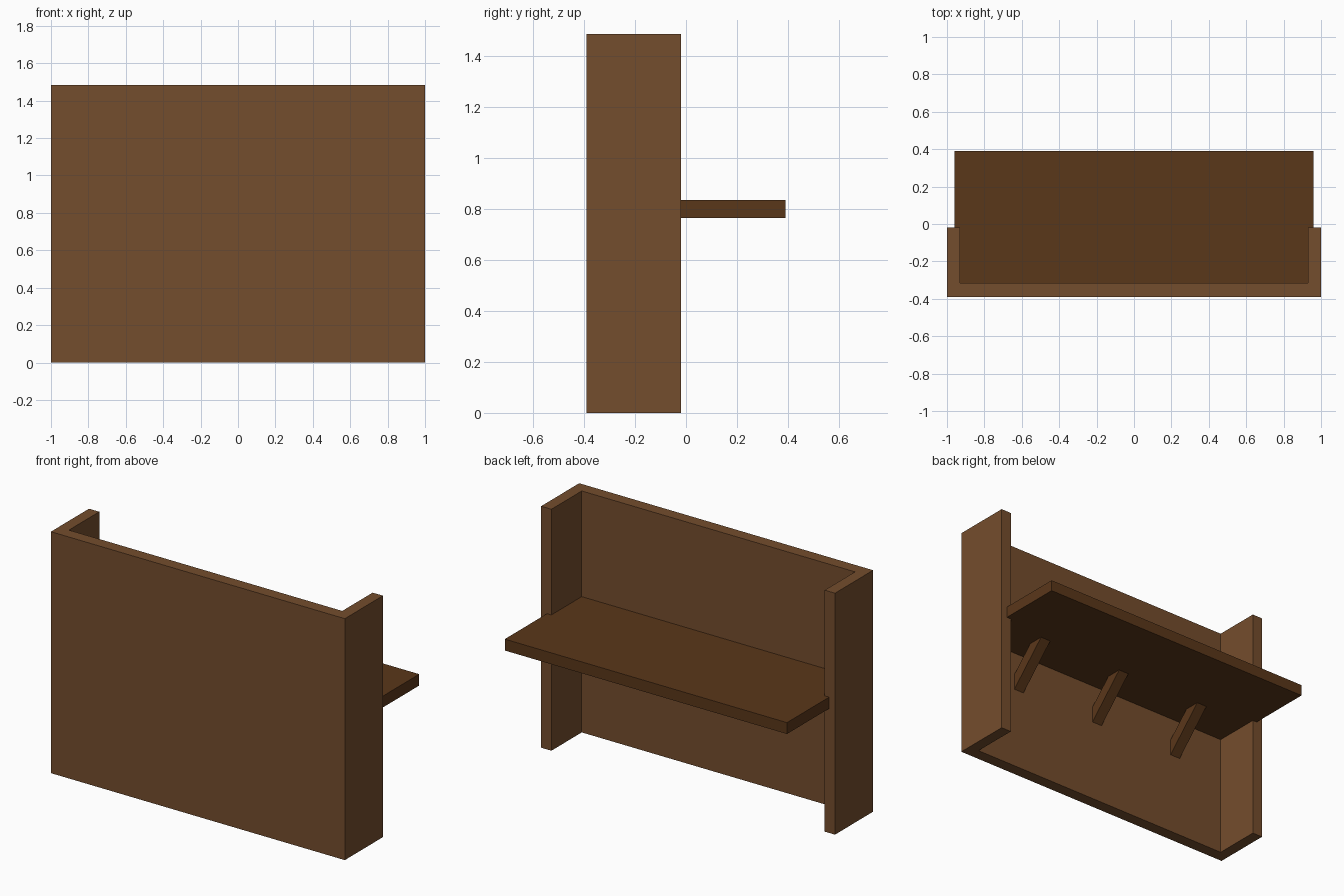
import bpy, bmesh
from mathutils import Vector

if "Cube" in bpy.data.objects:
    bpy.data.objects.remove(bpy.data.objects["Cube"])


def material(name, color):
    m = bpy.data.materials.new(name)
    m.diffuse_color = (*color, 1)
    m.use_nodes = True
    m.node_tree.nodes["Principled BSDF"].inputs["Base Color"].default_value = m.diffuse_color
    return m


frame_wood = material("frame_wood", (0.175, 0.074, 0.026))
shelf_wood = material("shelf_wood", (0.102, 0.038, 0.010))


def extrude(name, points, offset, mat):
    """Extrude a closed 3D outline along an offset vector."""
    bm = bmesh.new()
    face = bm.faces.new([bm.verts.new(p) for p in points])
    res = bmesh.ops.extrude_face_region(bm, geom=[face], use_keep_orig=True)
    verts = [g for g in res["geom"] if isinstance(g, bmesh.types.BMVert)]
    bmesh.ops.translate(bm, verts=verts, vec=Vector(offset))
    bmesh.ops.recalc_face_normals(bm, faces=bm.faces)
    mesh = bpy.data.meshes.new(name)
    bm.to_mesh(mesh)
    bm.free()
    mesh.materials.append(mat)
    obj = bpy.data.objects.new(name, mesh)
    bpy.context.collection.objects.link(obj)
    return obj


# Front panel with two side walls, one U-shaped outline
half = [(1, -0.39), (1, -0.02), (0.93, -0.02), (0.93, -0.315)]
outline = half + [(-x, y) for x, y in reversed(half)]
extrude("counter_frame", [(x, y, 0) for x, y in outline], (0, 0, 1.485), frame_wood)

# Shelf, let into the side walls
shelf = [(-0.96, -0.33), (0.96, -0.33), (0.96, 0.39), (-0.96, 0.39)]
extrude("shelf", [(x, y, 0.765) for x, y in shelf], (0, 0, 0.07), shelf_wood)

# Diagonal braces between panel and shelf, ends let into both
brace = [(-0.33, 0.505), (-0.33, 0.605), (-0.155, 0.78), (-0.055, 0.78)]
for i, x in enumerate((-0.58, 0.02, 0.62)):
    extrude(f"shelf_brace_{i + 1}", [(x - 0.035, y, z) for y, z in brace],
            (0.07, 0, 0), shelf_wood)
